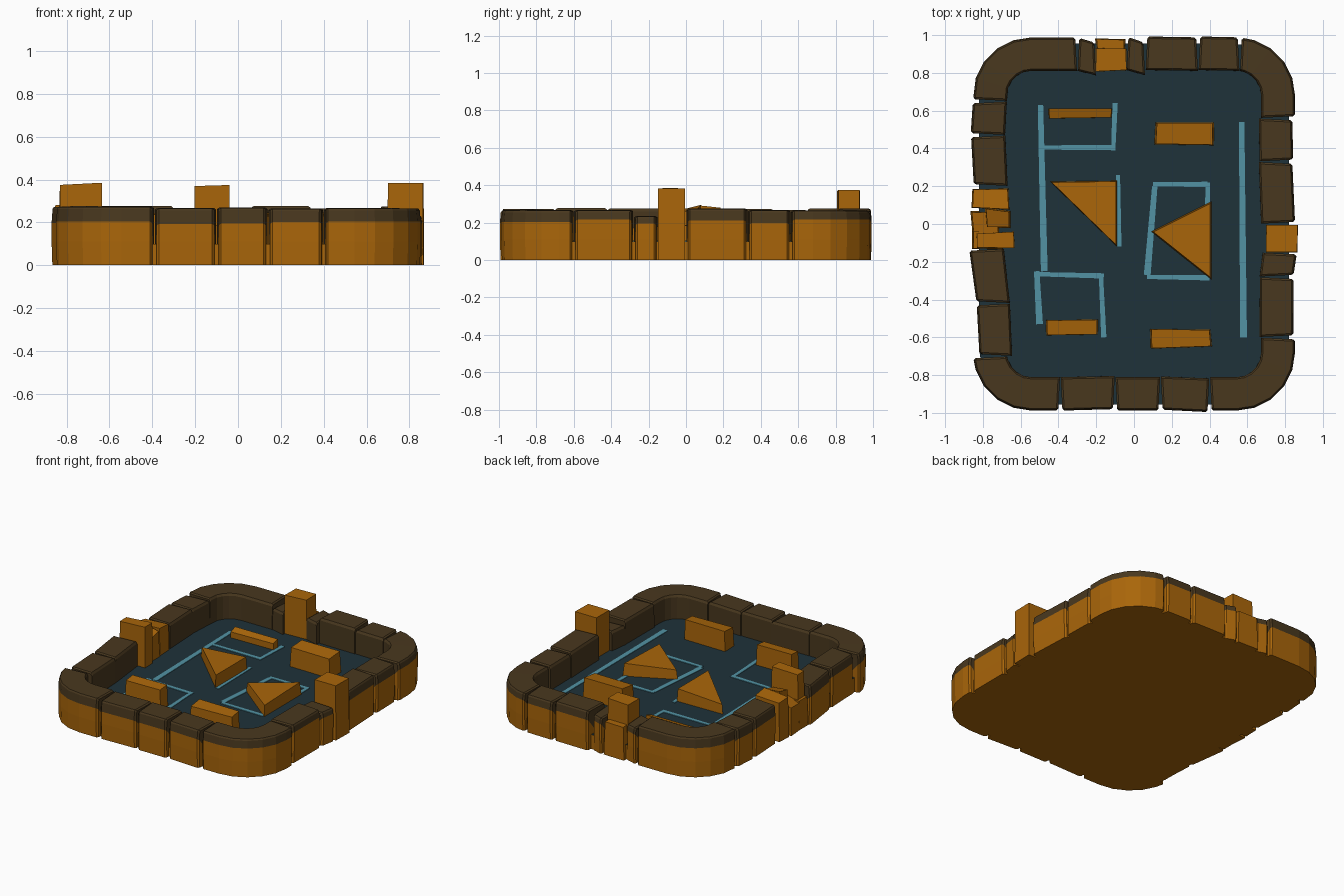
import bpy, bmesh, math, random
from mathutils import Vector

if "Cube" in bpy.data.objects:
    bpy.data.objects.remove(bpy.data.objects["Cube"])

random.seed(4)

def mat(name, rgb):
    m = bpy.data.materials.new(name)
    m.diffuse_color = (*rgb, 1)
    m.use_nodes = True
    m.node_tree.nodes["Principled BSDF"].inputs["Base Color"].default_value = m.diffuse_color
    return m

ORANGE = mat("ochre stone", (0.40, 0.132, 0.003))
BROWN = mat("dark brown stone", (0.066, 0.039, 0.013))
TEAL = mat("dark teal floor", (0.013, 0.032, 0.042))
CYAN = mat("pale cyan groove", (0.085, 0.29, 0.37))

def finish(bm, name, mats):
    bmesh.ops.recalc_face_normals(bm, faces=bm.faces)
    me = bpy.data.meshes.new(name)
    bm.to_mesh(me)
    bm.free()
    for m in mats:
        me.materials.append(m)
    ob = bpy.data.objects.new(name, me)
    bpy.context.collection.objects.link(ob)
    return ob

def prism(name, pts, z0, z1, mats, inset=0.0, tilt=(0, 0), top_mat=0):
    """Extrude an outline; the top may shrink toward its centre and tilt."""
    bm = bmesh.new()
    c = sum((Vector(p) for p in pts), Vector((0, 0))) / len(pts)
    lo, hi = [], []
    for p in pts:
        d = Vector(p) - c
        t = c + d * (1 - inset)
        lo.append(bm.verts.new((p[0], p[1], z0)))
        hi.append(bm.verts.new((t.x, t.y, z1 + d.x * tilt[0] + d.y * tilt[1])))
    n = len(pts)
    bm.faces.new(lo[::-1])
    bm.faces.new(hi).material_index = top_mat
    for i in range(n):
        bm.faces.new((lo[i], lo[(i + 1) % n], hi[(i + 1) % n], hi[i]))
    return finish(bm, name, mats)

def block(name, x0, x1, y0, y1, z0, z1, inset=0.05, tilt=(0, 0), skew=0.01):
    j = lambda: random.uniform(-skew, skew)
    pts = [(x0 + j(), y0 + j()), (x1 + j(), y0 + j()), (x1 + j(), y1 + j()), (x0 + j(), y1 + j())]
    return prism(name, pts, z0, z1, [ORANGE], inset, tilt)

# Base slab with the sunken dark floor on top
FLOOR = 0.10
outline = []
for k, (sx, sy) in enumerate([(1, 1), (-1, 1), (-1, -1), (1, -1)]):
    for s in range(6):
        a = math.radians(90 * k + 18 * s)
        outline.append((sx * 0.53 + 0.29 * math.cos(a), sy * 0.665 + 0.29 * math.sin(a)))
prism("base_floor", outline, 0, FLOOR, [ORANGE, TEAL], top_mat=1)

# Rim stones: a stone profile swept through (outer, inner) stations
OX, OY, IX, IY = 0.853, 0.988, 0.672, 0.81
OR, IR = 0.31, 0.13

def stone(name, stations, h=None, shift=(0, 0)):
    h = h or random.uniform(0.264, 0.278)
    band = random.uniform(0.19, 0.218)
    prof = [(0.02, 0), (0, 0.11), (0, min(band, h - 0.04)), (0.025, h - 0.012), (0.06, h - 0.002),
            (0.94, h), (0.99, h - 0.015), (1, 0)]
    st = []
    for n, (o, i) in enumerate(stations):
        # straight stones may lean in or out at each end
        w = (o - i).normalized()
        s = shift[n] if len(stations) == 2 else 0
        st.append((o + w * s, i + w * s * 0.8, 0, 0))

    def trim(a, b):
        # chipped end: narrow V gap outside, tight joint inside
        do, di = (b[0] - a[0]).normalized(), (b[1] - a[1]).normalized()
        return [(a[0] + do * 0.011, a[1] + di * 0.002, 0.06, 0.007),
                (a[0] + do * 0.021, a[1] + di * 0.012, 0, 0)]
    st = trim(st[0], st[1]) + st[1:-1] + trim(st[-1], st[-2])[::-1]
    bm = bmesh.new()
    rings = []
    for o, i, cut, drop in st:
        ring = []
        for u, z in prof:
            p = o.lerp(i, cut + u * (1 - cut))
            ring.append(bm.verts.new((p.x, p.y, z - drop if z > 0.15 else z)))
        rings.append(ring)
    n = len(prof)
    for a, b in zip(rings, rings[1:]):
        for k in range(n):
            f = bm.faces.new((a[k], a[(k + 1) % n], b[(k + 1) % n], b[k]))
            f.material_index = 1 if 2 <= k <= 6 else 0
    for r in (rings[0], rings[-1]):
        bm.faces.new((r[0], r[1], r[2], r[7]))
        bm.faces.new(r[2:]).material_index = 1
    return finish(bm, name, [ORANGE, BROWN])

def at(side, t):
    if side in "FB":
        s = -1 if side == "F" else 1
        return Vector((t, s * OY)), Vector((t, s * IY))
    s = -1 if side == "L" else 1
    return Vector((s * OX, t)), Vector((s * IX, t))

# Straight stones: side, start, end, outward shift at both ends, optional height
for n, (side, a, b, s0, s1, *h) in enumerate([
        ("F", -0.39, -0.1, 0, -0.008), ("F", -0.1, 0.14, 0, 0), ("F", 0.14, 0.4, -0.005, 0.008),
        ("L", -0.7, -0.42, -0.035, -0.02), ("L", -0.42, -0.13, -0.02, 0.02),
        ("L", 0.2, 0.47, -0.005, 0.01), ("L", 0.47, 0.65, 0.012, 0),
        ("R", -0.6, -0.28, -0.01, -0.008), ("R", -0.28, -0.15, -0.01, 0.01, 0.235),
        ("R", 0.0, 0.33, 0, -0.015), ("R", 0.33, 0.56, -0.01, -0.015),
        ("B", -0.3, -0.2, 0, -0.03, 0.25), ("B", -0.04, 0.06, 0.005, -0.03, 0.25),
        ("B", 0.06, 0.34, 0.005, 0), ("B", 0.34, 0.56, 0.005, 0)]):
    stone(f"rim_stone_{n + 1}", [at(side, a), at(side, b)], *h, shift=(s0, s1))

# Corner stones: signs, end on the x side, end on the y side
for sx, sy, ex, ey in [(-1, -1, -0.39, -0.7), (1, -1, 0.4, -0.6), (1, 1, 0.56, 0.56), (-1, 1, -0.3, 0.65)]:
    st = [at("F" if sy < 0 else "B", ex)]
    for s in range(6):
        a = math.radians(90 - 18 * s)
        d = Vector((sx * math.cos(a), sy * math.sin(a)))
        if s == 0 and abs(ex) > 0.5:
            continue
        st.append((Vector((sx * (OX - OR), sy * (OY - OR))) + d * OR,
                   Vector((sx * (IX - IR), sy * (IY - IR))) + d * IR))
    if abs(ey) < OY - OR - 0.05:
        st.append(at("L" if sx < 0 else "R", ey))
    else:
        st[-1] = at("L" if sx < 0 else "R", ey)
    stone("rim_corner_" + ("back" if sy > 0 else "front") + ("_left" if sx < 0 else "_right"), st)

# Upright posts and rubble in the rim breaks
block("right_post", 0.70, 0.864, -0.155, -0.005, 0, 0.383, 0.02, skew=0.006)
block("back_post", -0.205, -0.035, 0.81, 0.935, 0, 0.372, 0.03, (0.03, 0), 0.006)
block("back_rubble", -0.2, -0.04, 0.9, 0.98, 0, 0.23, 0.1)
block("left_post", -0.83, -0.635, -0.125, -0.045, 0, 0.38, 0.03, (0.05, 0), 0.006)
block("left_rubble_tall", -0.855, -0.66, 0.08, 0.195, 0, 0.28, 0.06, (0.05, -0.1))
block("left_rubble_mid", -0.79, -0.66, -0.03, 0.08, 0, 0.275, 0.15, (-0.1, 0.2))
block("left_rubble_low", -0.86, -0.72, -0.06, 0.07, 0, 0.21, 0.1, (0.3, 0.1))
block("left_rubble_outer", -0.85, -0.7, -0.13, -0.04, 0, 0.2, 0.08)

# Loose bars lying on the floor
block("bar_back_left", -0.45, -0.115, 0.56, 0.615, FLOOR - 0.01, 0.15, 0.02, (0, 0.3), 0.004)
block("bar_back_right", 0.11, 0.425, 0.42, 0.54, FLOOR - 0.01, 0.24, 0.05, (0, 0.1), 0.004)
block("bar_front_left", -0.465, -0.19, -0.595, -0.5, FLOOR - 0.01, 0.24, 0.04, (0, 0.1))
block("bar_front_right", 0.09, 0.405, -0.655, -0.55, FLOOR - 0.01, 0.235, 0.04, (0, 0.1))

# Triangular slabs
prism("triangle_left", [(-0.445, 0.225), (-0.09, -0.12), (-0.09, 0.23)], FLOOR - 0.01, 0.18, [ORANGE], 0.04, (0.06, 0))
prism("triangle_right", [(0.09, -0.04), (0.41, -0.295), (0.41, 0.12)], FLOOR - 0.01, 0.175, [ORANGE], 0.06, (0.06, 0.03))

# Pale grooves painted on the floor: x0, y0, x1, y1
lines = [(-0.495, 0.63, -0.475, -0.25), (-0.48, 0.405, -0.1, 0.405), (-0.11, 0.39, -0.1, 0.64),
         (-0.515, -0.25, -0.5, -0.53), (-0.53, -0.265, -0.16, -0.275), (-0.175, -0.27, -0.16, -0.6),
         (-0.085, 0.26, -0.08, -0.12), (0.11, 0.2, 0.07, -0.27), (0.1, 0.21, 0.39, 0.21),
         (0.39, 0.22, 0.39, 0.08), (0.07, -0.28, 0.4, -0.285), (0.57, 0.54, 0.58, -0.6)]
for n, (x0, y0, x1, y1) in enumerate(lines):
    a, b = Vector((x0, y0)), Vector((x1, y1))
    d = (b - a).normalized()
    w = Vector((-d.y, d.x)) * (0.018 if n in (0, 3, 7, 11) else 0.014)
    prism(f"floor_line_{n + 1}", [a - w * 0.8, b - w, b + w, a + w * 0.8], FLOOR - 0.003, FLOOR + 0.004, [CYAN])
